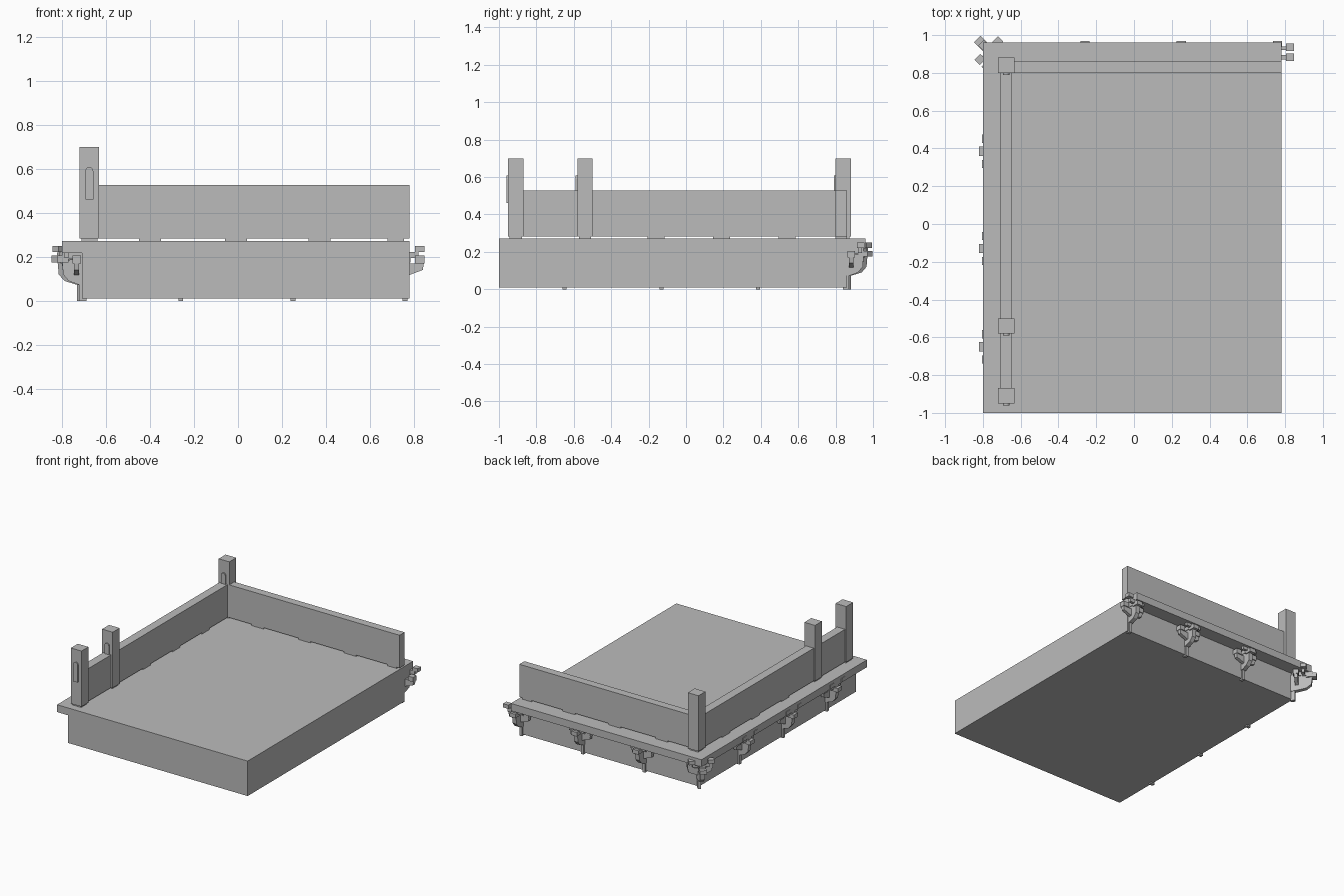
import bpy, bmesh, math
from mathutils import Matrix, Vector

cube = bpy.data.objects.get("Cube")
if cube:
    bpy.data.objects.remove(cube, do_unlink=True)

stone = bpy.data.materials.new("grey_stone")
stone.use_nodes = True
stone.diffuse_color = (0.5, 0.5, 0.5, 1)
stone.node_tree.nodes["Principled BSDF"].inputs["Base Color"].default_value = (0.5, 0.5, 0.5, 1)


def finish(name, bm, matrix=None):
    bmesh.ops.recalc_face_normals(bm, faces=bm.faces)
    mesh = bpy.data.meshes.new(name)
    bm.to_mesh(mesh)
    bm.free()
    mesh.materials.append(stone)
    obj = bpy.data.objects.new(name, mesh)
    if matrix:
        obj.matrix_world = matrix
    bpy.context.collection.objects.link(obj)
    return obj


def add_box(bm, x, y, z):
    size = Vector((x[1] - x[0], y[1] - y[0], z[1] - z[0]))
    mid = Vector((sum(x), sum(y), sum(z))) / 2
    bmesh.ops.create_cube(bm, size=1, matrix=Matrix.Translation(mid) @ Matrix.Diagonal(size).to_4x4())


def add_prism(bm, points, start, depth):
    """Extrude a closed outline of 3D points by a vector."""
    face = bm.faces.new([bm.verts.new(Vector(p) + Vector(start)) for p in points])
    out = bmesh.ops.extrude_face_region(bm, geom=[face])["geom"]
    bmesh.ops.translate(bm, vec=depth, verts=[v for v in out if isinstance(v, bmesh.types.BMVert)])


def box(name, x, y, z):
    bm = bmesh.new()
    add_box(bm, x, y, z)
    return finish(name, bm)


# Base block and the overhanging floor slab
box("base_block", (-0.71, 0.78), (-1, 0.86), (0.01, 0.22))
box("floor_slab", (-0.8, 0.78), (-1, 0.96), (0.217, 0.272))

# Low walls raised on small feet
box("side_wall", (-0.71, -0.645), (-0.91, 0.84), (0.282, 0.527))
box("back_wall", (-0.68, 0.78), (0.80, 0.86), (0.282, 0.527))
for y in (-0.16, 0.19, 0.54):
    box("side_wall_foot", (-0.71, -0.645), (y - 0.045, y + 0.045), (0.27, 0.283))
for x in (-0.40, -0.01, 0.37, 0.73):
    box("back_wall_foot", (x - 0.05, min(x + 0.05, 0.755)), (0.80, 0.86), (0.27, 0.283))

# Posts, each with an arched plate on its front face
for y in (-0.91, -0.54, 0.84):
    box("post", (-0.72, -0.632), (y - 0.041, y + 0.041), (0.283, 0.70))
    box("post_foot", (-0.712, -0.64), (y - 0.033, y + 0.033), (0.27, 0.285))
    bm = bmesh.new()
    arch = [(-0.018, 0, 0.46), (0.018, 0, 0.46)]
    for i in range(9):
        a = math.pi * i / 8
        arch.append((0.018 * math.cos(a), 0, 0.59 + 0.018 * math.sin(a)))
    add_prism(bm, arch, (-0.676, y - 0.041, 0), (0, -0.009, 0))
    finish("post_plate", bm)


# Bracket: local x runs along the wall, local y points outwards
def bracket(name, x, y, angle, reach=1.0):
    bm = bmesh.new()
    add_box(bm, (-0.011, 0.011), (-0.02, 0.012), (0, 0.13))
    console = [(0, -0.02, 0.07), (0, 0.02, 0.075), (0, 0.06 * reach, 0.09),
               (0, 0.085 * reach, 0.12), (0, 0.09 * reach, 0.18), (0, -0.02, 0.20)]
    add_prism(bm, console, (-0.016, 0, 0), (0.032, 0, 0))
    add_box(bm, (-0.024, 0.024), (0.06 * reach, 0.11 * reach), (0.175, 0.205))
    add_box(bm, (-0.02, 0.02), (-0.01, 0.09 * reach), (0.19, 0.22))
    # Curved side arms carrying square blocks
    for s in (-1, 1):
        arm = [(0, 0, 0.11), (s * 0.04, 0, 0.125), (s * 0.08, 0, 0.14),
               (s * 0.086, 0, 0.175), (s * 0.04, 0, 0.17), (0, 0, 0.17)]
        add_prism(bm, arm, (0, 0.012, 0), (0, 0.024, 0))
        ends = sorted((s * 0.045, s * 0.088))
        add_box(bm, ends, (0.003, 0.043), (0.17, 0.205))
        add_box(bm, ends, (0.055, 0.095), (0.222, 0.25))
        add_box(bm, sorted((0, s * 0.06)), (0.06, 0.08), (0.195, 0.222))
    finish(name, bm, Matrix.Translation((x, y, 0)) @ Matrix.Rotation(math.radians(angle), 4, "Z"))


for x in (0.76, 0.25, -0.26):
    bracket("back_bracket", x, 0.86, 0)
for y in (-0.65, -0.13, 0.385):
    bracket("side_bracket", -0.71, y, 90)
bracket("corner_bracket", -0.715, 0.865, 45, 1.48)
